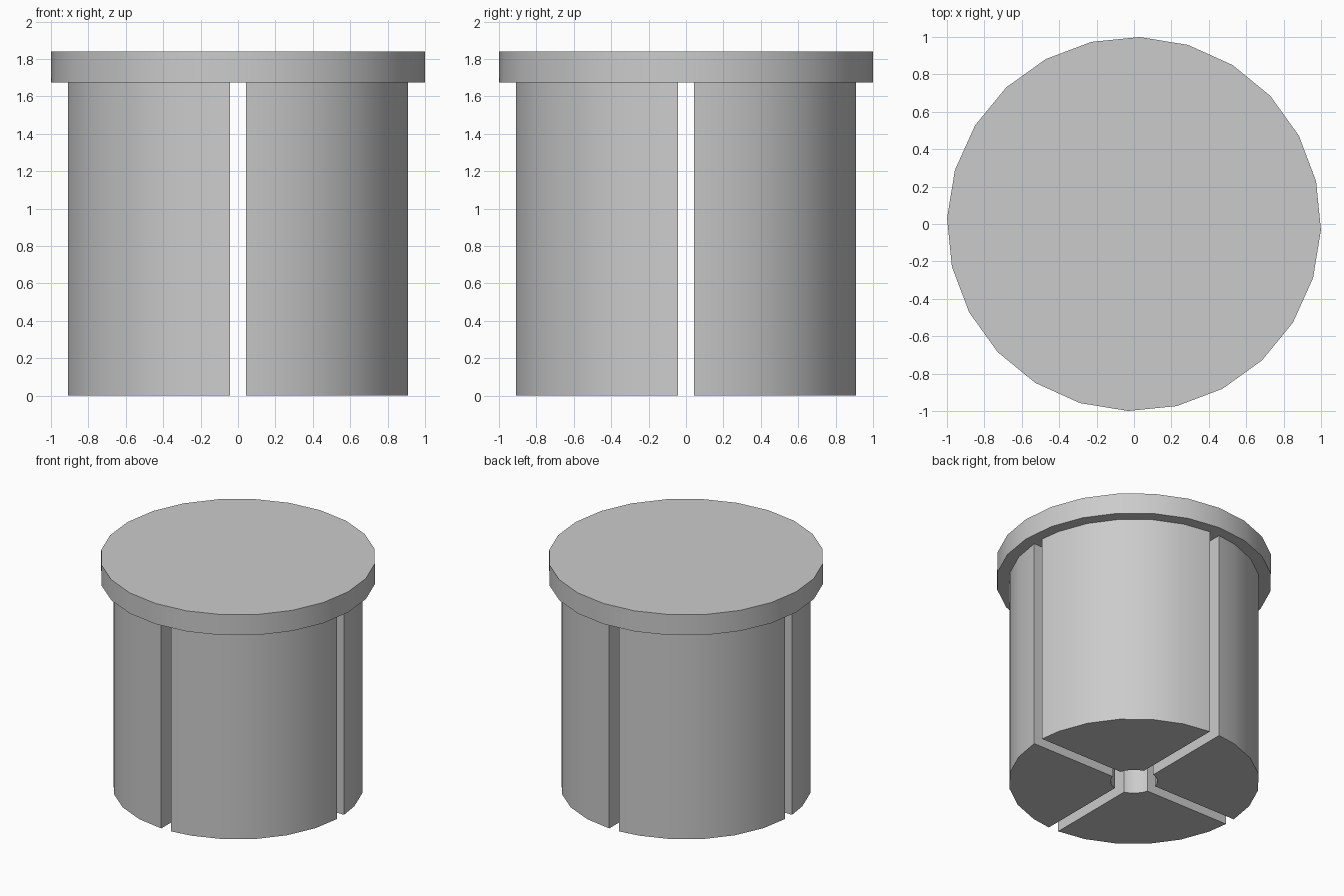
import bpy, bmesh
from math import asin, cos, sin, pi, radians

if "Cube" in bpy.data.objects:
    bpy.data.objects.remove(bpy.data.objects["Cube"], do_unlink=True)

SIDES = 24
TURN = radians(-1.8)      # slight twist of the facets
CAP_R, BODY_R, BORE_R = 1.0, 0.91, 0.17
CAP_Z, TOP_Z = 1.675, 1.84
HALF_SLOT = 0.044

grey = bpy.data.materials.new("light grey")
grey.use_nodes = True
colour = (0.6, 0.6, 0.6, 1)
grey.diffuse_color = colour
grey.node_tree.nodes["Principled BSDF"].inputs["Base Color"].default_value = colour


def prism(name, outline, z0, z1):
    """Extrude a flat outline upwards into a solid with smooth sides."""
    bm = bmesh.new()
    base = bm.faces.new([bm.verts.new((x, y, z0)) for x, y in outline])
    extruded = bmesh.ops.extrude_face_region(bm, geom=[base], use_keep_orig=True)
    verts = [g for g in extruded["geom"] if isinstance(g, bmesh.types.BMVert)]
    bmesh.ops.translate(bm, verts=verts, vec=(0, 0, z1 - z0))
    bmesh.ops.recalc_face_normals(bm, faces=bm.faces)
    mesh = bpy.data.meshes.new(name)
    bm.to_mesh(mesh)
    bm.free()
    mesh.materials.append(grey)
    obj = bpy.data.objects.new(name, mesh)
    bpy.context.collection.objects.link(obj)
    bpy.ops.object.select_all(action="DESELECT")
    obj.select_set(True)
    bpy.context.view_layer.objects.active = obj
    bpy.ops.object.shade_smooth_by_angle(angle=radians(30))
    return obj


def arc(radius, quarter):
    """Points of one quarter of the circle, trimmed by the slots at both ends."""
    trim = asin(HALF_SLOT / radius)
    first, last = quarter * pi / 2 + trim, (quarter + 1) * pi / 2 - trim
    grid = [TURN + 2 * pi * i / SIDES for i in range(SIDES + 1)]
    angles = [first] + [a for a in grid if first + 0.01 < a < last - 0.01] + [last]
    return [(radius * cos(a), radius * sin(a)) for a in angles]


# Cap disc
rim = [TURN + 2 * pi * i / SIDES for i in range(SIDES)]
prism("cap", [(CAP_R * cos(a), CAP_R * sin(a)) for a in rim], CAP_Z, TOP_Z)

# Four body segments separated by crossed slots, around a central bore
for q, place in enumerate(("back_left", "back_right", "front_right", "front_left")):
    prism("body_segment_" + place, arc(BODY_R, q) + arc(BORE_R, q)[::-1], 0, CAP_Z)
